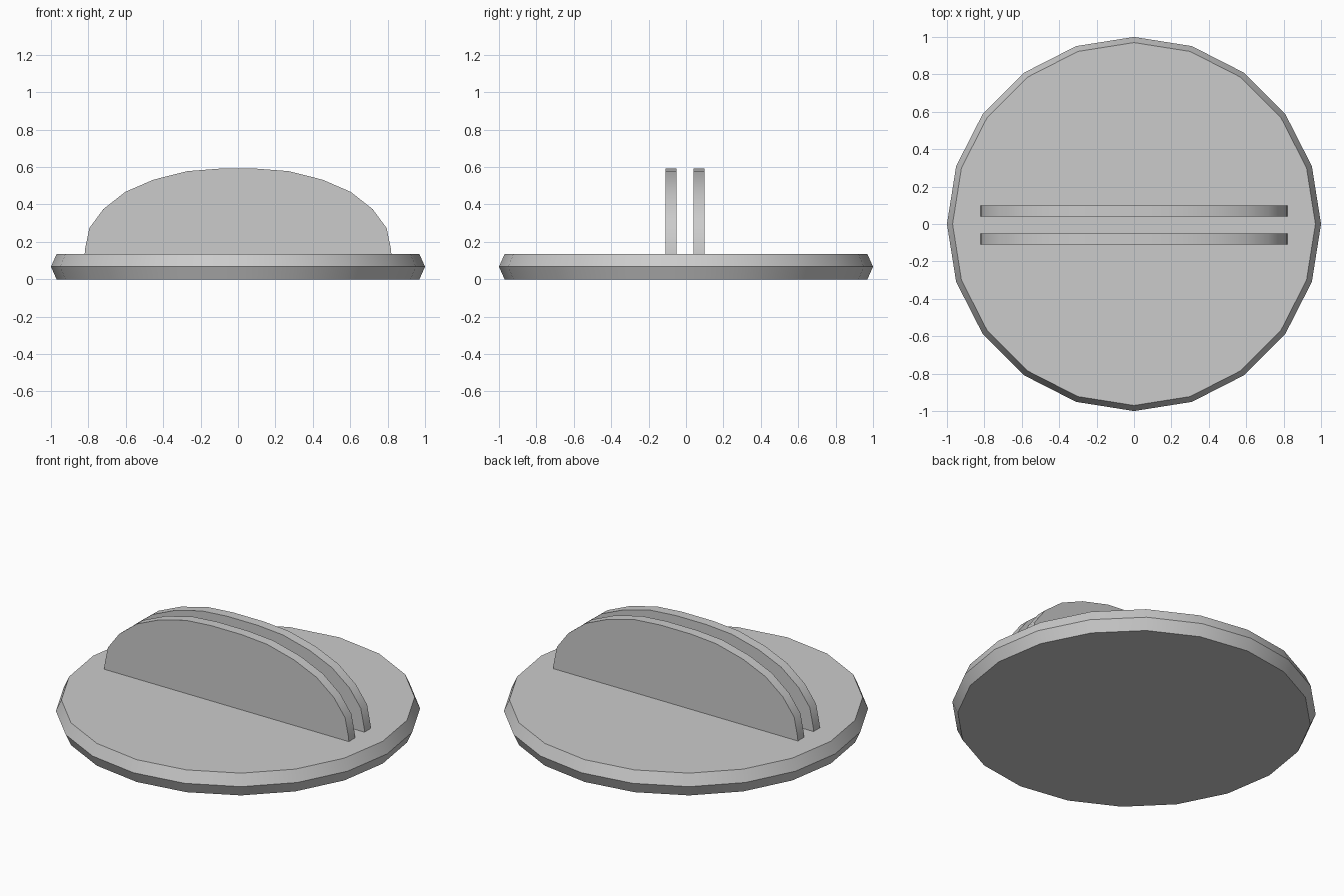
import bpy, bmesh
from math import cos, sin, pi, radians

if "Cube" in bpy.data.objects:
    bpy.data.objects.remove(bpy.data.objects["Cube"])


def finish(name, bm):
    bmesh.ops.recalc_face_normals(bm, faces=bm.faces)
    mesh = bpy.data.meshes.new(name)
    bm.to_mesh(mesh)
    bm.free()
    obj = bpy.data.objects.new(name, mesh)
    bpy.context.collection.objects.link(obj)
    bpy.ops.object.select_all(action='DESELECT')
    obj.select_set(True)
    bpy.context.view_layer.objects.active = obj
    bpy.ops.object.shade_smooth_by_angle(angle=radians(30))
    return obj


def loft(name, rings):
    # Skin closed rings of points and cap both ends
    bm = bmesh.new()
    loops = [[bm.verts.new(p) for p in ring] for ring in rings]
    n = len(loops[0])
    for a, b in zip(loops, loops[1:]):
        for i in range(n):
            j = (i + 1) % n
            bm.faces.new((a[i], a[j], b[j], b[i]))
    bm.faces.new(loops[0])
    bm.faces.new(loops[-1])
    return finish(name, bm)


# Round base with a pointed rim
SIDES = 20
loft("base", [[(r * cos(2 * pi * i / SIDES), r * sin(2 * pi * i / SIDES), z)
               for i in range(SIDES)]
              for r, z in ((0.97, 0), (1, 0.067), (0.97, 0.135))])

# Two parallel arched fins, profile mirrored across x = 0
half = [(0.82, 0.133), (0.818, 0.16), (0.795, 0.273), (0.72, 0.375),
        (0.603, 0.467), (0.453, 0.532), (0.272, 0.578), (0.103, 0.591)]
arch = half + [(-x, z) for x, z in reversed(half)]
for name, y0, y1 in (("front_fin", -0.11, -0.05), ("back_fin", 0.04, 0.10)):
    loft(name, [[(x, y, z) for x, z in arch] for y in (y0, y1)])
